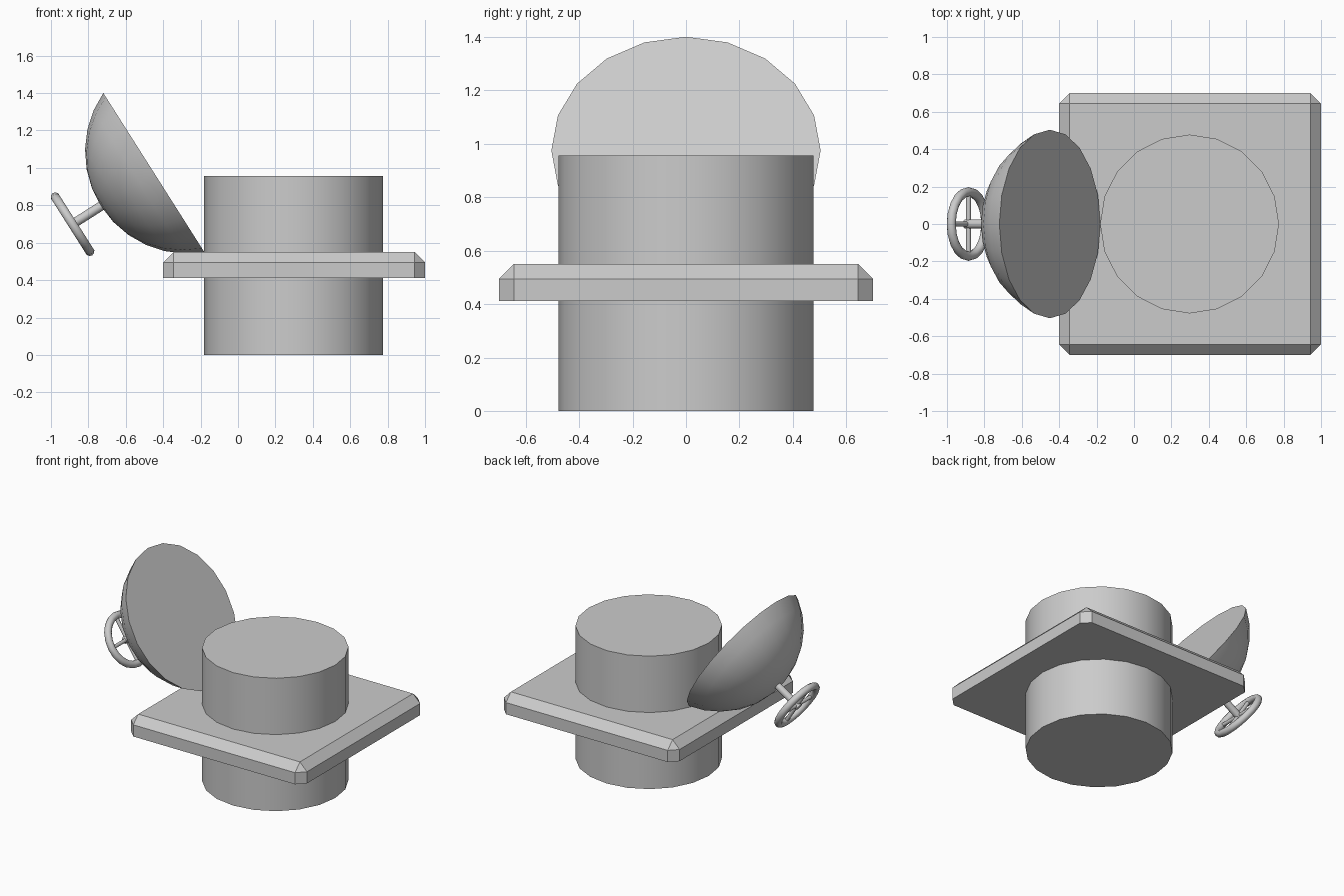
import bpy, bmesh, math
from mathutils import Matrix, Vector

if "Cube" in bpy.data.objects:
    bpy.data.objects.remove(bpy.data.objects["Cube"])

SIDES = 20
# lid frame: local x runs up the rim, local z points out through the dome
u = Vector((-0.536, 0, 0.844)).normalized()
n = Vector((-u.z, 0, u.x))
v = n.cross(u)
LID = Matrix.Translation((-0.45, 0, 0.975)) @ Matrix((u, v, n)).transposed().to_4x4()


def finish(name, bm, matrix=Matrix(), angle=35):
    bmesh.ops.recalc_face_normals(bm, faces=bm.faces)
    mesh = bpy.data.meshes.new(name)
    bm.to_mesh(mesh)
    bm.free()
    obj = bpy.data.objects.new(name, mesh)
    bpy.context.collection.objects.link(obj)
    obj.matrix_world = matrix
    bpy.context.view_layer.objects.active = obj
    bpy.ops.object.select_all(action='DESELECT')
    obj.select_set(True)
    if angle:
        bpy.ops.object.shade_smooth_by_angle(angle=math.radians(angle))
    return obj


def rod(name, radius, length, matrix, sides):
    bm = bmesh.new()
    bmesh.ops.create_cone(bm, cap_ends=True, segments=sides, radius1=radius,
                          radius2=radius, depth=length)
    return finish(name, bm, matrix, 50)


# vertical pipe through the plate
rod("pipe", 0.478, 0.957, Matrix.Translation((0.297, 0, 0.4785)), SIDES)

# square flange plate, chamfered on top and at the corners
bm = bmesh.new()
bmesh.ops.create_cube(bm, size=1, matrix=Matrix.Diagonal((1.4, 1.4, 0.14, 1)))
edges = [e for e in bm.edges if max(p.co.z for p in e.verts) > 0]
bmesh.ops.bevel(bm, geom=edges, offset=0.056, offset_type='OFFSET',
                segments=1, affect='EDGES')
finish("flange_plate", bm, Matrix.Translation((0.3, 0, 0.481)), 0)

# open lid: closed spherical cap
rim, depth, rings = 0.504, 0.335, 6
R = (rim ** 2 + depth ** 2) / (2 * depth)
top = math.asin(rim / R)
bm = bmesh.new()
profile = [bm.verts.new((R * math.sin(top * i / rings), 0,
                         R * math.cos(top * i / rings) - (R - depth)))
           for i in range(rings + 1)]
profile.append(bm.verts.new((0, 0, 0)))
for a, b in zip(profile, profile[1:]):
    bm.edges.new((a, b))
bmesh.ops.spin(bm, geom=bm.verts[:] + bm.edges[:], axis=(0, 0, 1), cent=(0, 0, 0),
               angle=math.tau, steps=SIDES)
bmesh.ops.remove_doubles(bm, verts=bm.verts, dist=1e-4)
finish("lid", bm, LID)

# hand wheel rim
major, minor, tube_sides = 0.172, 0.025, 10
wheel = LID @ Matrix.Translation((0, 0, 0.515))
bm = bmesh.new()
loop = [bm.verts.new((major + minor * math.cos(math.tau * i / tube_sides), 0,
                      minor * math.sin(math.tau * i / tube_sides)))
        for i in range(tube_sides)]
for i in range(tube_sides):
    bm.edges.new((loop[i - 1], loop[i]))
bmesh.ops.spin(bm, geom=bm.verts[:] + bm.edges[:], axis=(0, 0, 1), cent=(0, 0, 0),
               angle=math.tau, steps=SIDES)
bmesh.ops.remove_doubles(bm, verts=bm.verts, dist=1e-4)
finish("wheel_rim", bm, wheel, 60)

# crossed spokes and the shaft into the lid
for name, axis in (("spoke_across", 'X'), ("spoke_upright", 'Y')):
    rod(name, 0.013, 2 * major, wheel @ Matrix.Rotation(math.pi / 2, 4, axis), 10)
rod("wheel_shaft", 0.025, 0.23, LID @ Matrix.Translation((0, 0, 0.42)), 12)
